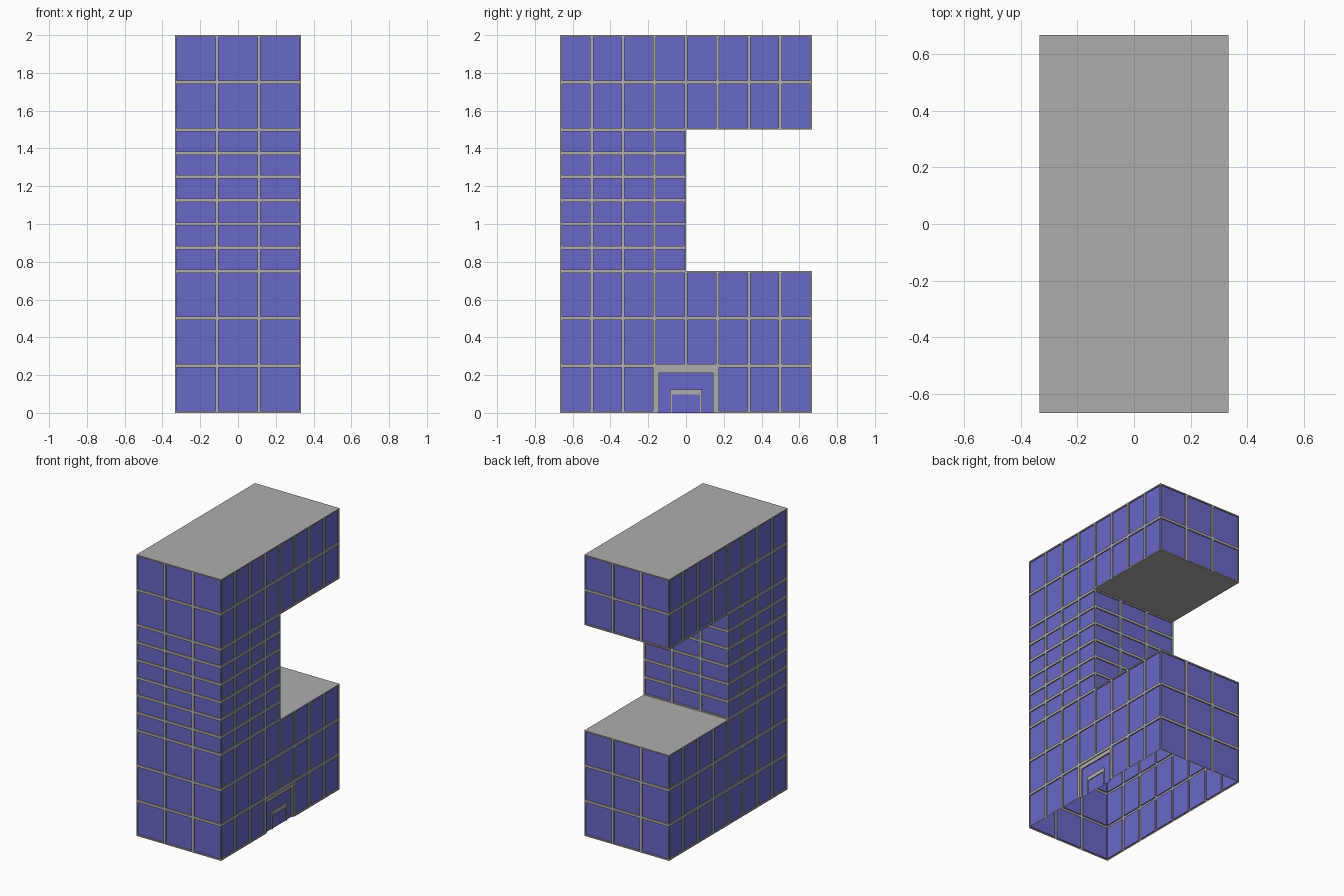
import bpy, bmesh
from mathutils import Vector

if "Cube" in bpy.data.objects:
    bpy.data.objects.remove(bpy.data.objects["Cube"])

W, D = 1 / 3, 2 / 3          # half width and half depth
COL_X, COL_Y = W * 2 / 3, D / 4
FRAME, RECESS = 0.009, 0.008

glass = bpy.data.materials.new("blue_glass")
glass.diffuse_color = (0.14, 0.14, 0.58, 1)
glass.use_nodes = True
glass.node_tree.nodes["Principled BSDF"].inputs["Base Color"].default_value = glass.diffuse_color
stone = bpy.data.materials.new("grey_frame")
stone.diffuse_color = (0.42, 0.42, 0.42, 1)
stone.use_nodes = True
stone.node_tree.nodes["Principled BSDF"].inputs["Base Color"].default_value = stone.diffuse_color


def finish(name, bm):
    me = bpy.data.meshes.new(name)
    bm.to_mesh(me)
    bm.free()
    me.materials.append(stone)
    me.materials.append(glass)
    ob = bpy.data.objects.new(name, me)
    bpy.context.collection.objects.link(ob)
    return ob


def steps(a, b, n):
    return [a + (b - a) * i / n for i in range(n + 1)]


LOW = steps(0, 0.75, 3)
MID = steps(0.75, 1.5, 6)
HIGH = steps(1.5, 2, 2)


def wall(name, start, end, cols, blocks):
    """Glazed wall; blocks = (first column, last column, row heights).
    Seen from outside, start is on the left."""
    bm = bmesh.new()
    a, b = Vector((*start, 0)), Vector((*end, 0))
    for c0, c1, rows in blocks:
        for c in range(c0, c1):
            p, q = a.lerp(b, c / cols), a.lerp(b, (c + 1) / cols)
            for z0, z1 in zip(rows, rows[1:]):
                lo, hi = Vector((0, 0, z0)), Vector((0, 0, z1))
                bm.faces.new([bm.verts.new(v) for v in (p + lo, q + lo, q + hi, p + hi)])
    bmesh.ops.remove_doubles(bm, verts=bm.verts, dist=1e-4)
    bm.normal_update()
    panes = bm.faces[:]
    bmesh.ops.inset_individual(bm, faces=panes, thickness=FRAME, use_even_offset=True)
    bmesh.ops.inset_individual(bm, faces=panes, thickness=0, depth=-RECESS)
    for f in panes:
        f.material_index = 1
    return finish(name, bm)


def slab(name, y0, z, up):
    bm = bmesh.new()
    pts = [(-W, y0, z), (W, y0, z), (W, D, z), (-W, D, z)]
    bm.faces.new([bm.verts.new(p) for p in (pts if up else pts[::-1])])
    return finish(name, bm)


# Glazed facades
wall("front_wall", (-W, -D), (W, -D), 3, [(0, 3, LOW + MID[1:] + HIGH[1:])])
wall("back_lower_wall", (W, D), (-W, D), 3, [(0, 3, LOW)])
wall("back_upper_wall", (W, D), (-W, D), 3, [(0, 3, HIGH)])
wall("notch_wall", (W, 0), (-W, 0), 3, [(0, 3, MID)])
wall("left_wall", (-W, D), (-W, -D), 8,
     [(0, 8, LOW), (4, 8, MID), (0, 8, HIGH)])
# Right wall leaves the two middle ground bays free for the entrance
wall("right_wall", (W, -D), (W, D), 8,
     [(0, 3, LOW[:2]), (5, 8, LOW[:2]), (0, 8, LOW[1:]), (0, 4, MID), (0, 8, HIGH)])

# Roof, terrace and overhang underside
slab("roof", -D, 2, True)
slab("terrace", 0, 0.75, True)
slab("overhang_underside", 0, 1.5, False)


def portal(name, x, outer, inner, depth):
    """Grey door surround, its reveal set back by depth."""
    (w, h), (v, k) = outer, inner
    path_o = [(-w, 0), (-w, h), (w, h), (w, 0)]
    path_i = [(-v, 0), (-v, k), (v, k), (v, 0)]
    bm = bmesh.new()
    rings = [[bm.verts.new((px, y, z)) for y, z in path]
             for px, path in ((x, path_o), (x, path_i), (x - depth, path_i))]
    for r, s in zip(rings, rings[1:]):
        for i in range(3):
            bm.faces.new((r[i], r[i + 1], s[i + 1], s[i]))
    return finish(name, bm)


def pane(name, x, w, h, bottom=0):
    bm = bmesh.new()
    f = bm.faces.new([bm.verts.new((x, y, z)) for y, z in
                      ((-w, bottom), (w, bottom), (w, h), (-w, h))])
    f.material_index = 1
    return finish(name, bm)


# Entrance: nested surrounds stepping into the wall, then the glass
portal("entrance_border", W, (COL_Y, 0.25), (0.155, 0.24), 0.006)
portal("entrance_frame", W - 0.006, (0.155, 0.24), (0.142, 0.212), 0.008)
pane("entrance_glass", W - 0.014, 0.142, 0.212)
portal("door_frame", W - 0.006, (0.085, 0.125), (0.075, 0.097), 0.006)
portal("door_frame_edge", W - 0.0135, (0.085, 0.125), (0.084, 0.124), -0.0075)
pane("door_glass", W - 0.012, 0.075, 0.097)
